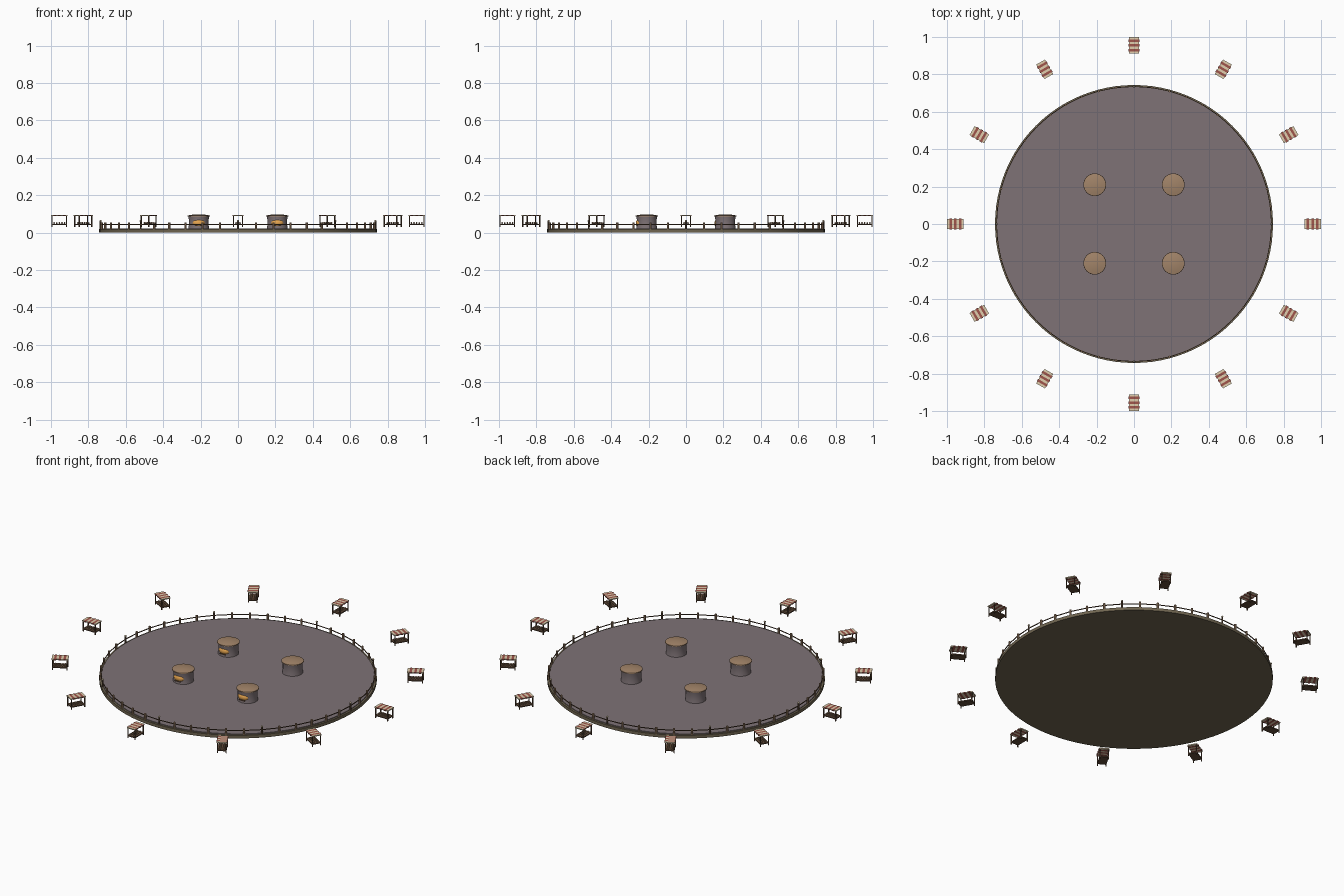
import bpy, bmesh
from math import sin, cos, pi, radians
from mathutils import Matrix, Vector

if "Cube" in bpy.data.objects:
    bpy.data.objects.remove(bpy.data.objects["Cube"])


def mat(name, r, g, b):
    m = bpy.data.materials.new(name)
    m.diffuse_color = (r, g, b, 1)
    m.use_nodes = True
    m.node_tree.nodes["Principled BSDF"].inputs["Base Color"].default_value = m.diffuse_color
    return m


STONE = mat("stone", 0.21, 0.17, 0.18)
EARTH = mat("earth", 0.16, 0.13, 0.08)
WOOD = mat("wood", 0.12, 0.07, 0.04)
THATCH = mat("thatch", 0.36, 0.23, 0.14)
RED = mat("red_cloth", 0.35, 0.09, 0.07)
CREAM = mat("cream_cloth", 0.75, 0.62, 0.42)
GLOW = mat("glow", 0.8, 0.38, 0.08)


class Part:
    """Collects primitives into one mesh object."""

    def __init__(self, name, material):
        self.name, self.material, self.bm = name, material, bmesh.new()

    def box(self, c, s, frame=Matrix()):
        m = frame @ Matrix.Translation(c) @ Matrix.Diagonal((*s, 1))
        bmesh.ops.create_cube(self.bm, size=1, matrix=m)

    def cyl(self, c, r1, r2, h, n, frame=Matrix()):
        bmesh.ops.create_cone(self.bm, cap_ends=True, segments=n, radius1=r1, radius2=r2,
                              depth=h, matrix=frame @ Matrix.Translation(c))

    def ball(self, c, s, frame=Matrix(), u=8, v=6):
        m = frame @ Matrix.Translation(c) @ Matrix.Diagonal((*s, 1))
        bmesh.ops.create_uvsphere(self.bm, u_segments=u, v_segments=v, radius=1, matrix=m)

    def lathe(self, profile, n, frame=Matrix(), closed=False):
        rings = [[self.bm.verts.new(frame @ Vector((r * cos(2 * pi * i / n), r * sin(2 * pi * i / n), z)))
                  for i in range(n)] for r, z in profile]
        pairs = list(zip(rings, rings[1:]))
        if closed:
            pairs.append((rings[-1], rings[0]))
        else:
            self.bm.faces.new(rings[0][::-1])
            self.bm.faces.new(rings[-1])
        for a, b in pairs:
            for i in range(n):
                j = (i + 1) % n
                self.bm.faces.new((a[i], a[j], b[j], b[i]))

    def finish(self, smooth=False):
        bmesh.ops.recalc_face_normals(self.bm, faces=self.bm.faces)
        me = bpy.data.meshes.new(self.name)
        self.bm.to_mesh(me)
        self.bm.free()
        me.materials.append(self.material)
        ob = bpy.data.objects.new(self.name, me)
        bpy.context.collection.objects.link(ob)
        if smooth:
            bpy.ops.object.select_all(action='DESELECT')
            ob.select_set(True)
            bpy.context.view_layer.objects.active = ob
            bpy.ops.object.shade_smooth_by_angle(angle=radians(40))


def spin(deg):
    return Matrix.Rotation(radians(deg), 4, 'Z')


# Round plaza: earth base with a paved top
base = Part("plaza_base", EARTH)
base.cyl((0, 0, 0.009), 0.743, 0.743, 0.018, 96)
base.finish(True)
paving = Part("plaza_paving", STONE)
paving.cyl((0, 0, 0.0195), 0.732, 0.732, 0.005, 96)
paving.finish(True)

# Fence around the rim, with taller lantern posts every 45 degrees
posts, rails = Part("fence_posts", THATCH), Part("fence_rails", WOOD)
tall, lamps = Part("lantern_posts", WOOD), Part("lanterns", CREAM)
for i in range(48):
    f = spin(i * 7.5)
    if i % 6:
        posts.cyl((0.735, 0, 0.036), 0.006, 0.006, 0.036, 8, f)
    else:
        tall.cyl((0.735, 0, 0.039), 0.005, 0.005, 0.042, 8, f)
        lamps.ball((0.735, 0, 0.062), (0.006, 0.006, 0.006), f)
rails.lathe([(0.733, 0.041), (0.737, 0.041), (0.737, 0.045), (0.733, 0.045)], 48, closed=True)
for p in (posts, rails, tall, lamps):
    p.finish()

# Four round huts with flat domed roofs and glowing front openings
walls, roofs, doors = Part("hut_walls", STONE), Part("hut_roofs", THATCH), Part("hut_openings", GLOW)
sills = Part("hut_sills", WOOD)
for x in (-0.21, 0.21):
    for y in (-0.21, 0.21):
        f = Matrix.Translation((x, y, 0))
        walls.lathe([(0.056, 0.02), (0.053, 0.04), (0.053, 0.07), (0.056, 0.088)], 32, f)
        roofs.lathe([(0.056, 0.085), (0.061, 0.087), (0.06, 0.091), (0.04, 0.095), (0.015, 0.098)], 32, f)
        if not (x > 0 and y > 0):
            doors.ball((0, -0.038, 0.052), (0.034, 0.02, 0.022), f, 16, 10)
            sills.box((0, -0.053, 0.036), (0.036, 0.01, 0.004), f)
for p in (walls, roofs, doors, sills):
    p.finish(True)

# Twelve market stalls in a ring, long side pointing outward
legs, tables = Part("stall_legs", WOOD), Part("stall_tables", WOOD)
red, cream = Part("awning_red", RED), Part("awning_cream", CREAM)
goods = Part("stall_goods", THATCH)
for k in range(12):
    f = spin(k * 30) @ Matrix.Translation((0.955, 0, 0))
    for sx in (-1, 1):
        for sy in (-1, 1):
            legs.box((sx * 0.039, sy * 0.023, 0.06), (0.005, 0.005, 0.06), f)
    tables.box((0, 0, 0.044), (0.082, 0.05, 0.006), f)
    for i in range(7):
        stripe = cream if i % 2 == 0 else red
        w = 0.054 if i % 2 == 0 else 0.06
        stripe.box(((i - 3) * 0.0127, 0, 0.092), (0.0127, w, 0.006), f)
    for i in range(5):
        for sy in (-1, 1):
            goods.ball(((i - 2) * 0.014, sy * 0.01, 0.051), (0.005, 0.005, 0.005), f)
for p in (legs, tables, red, cream, goods):
    p.finish()
